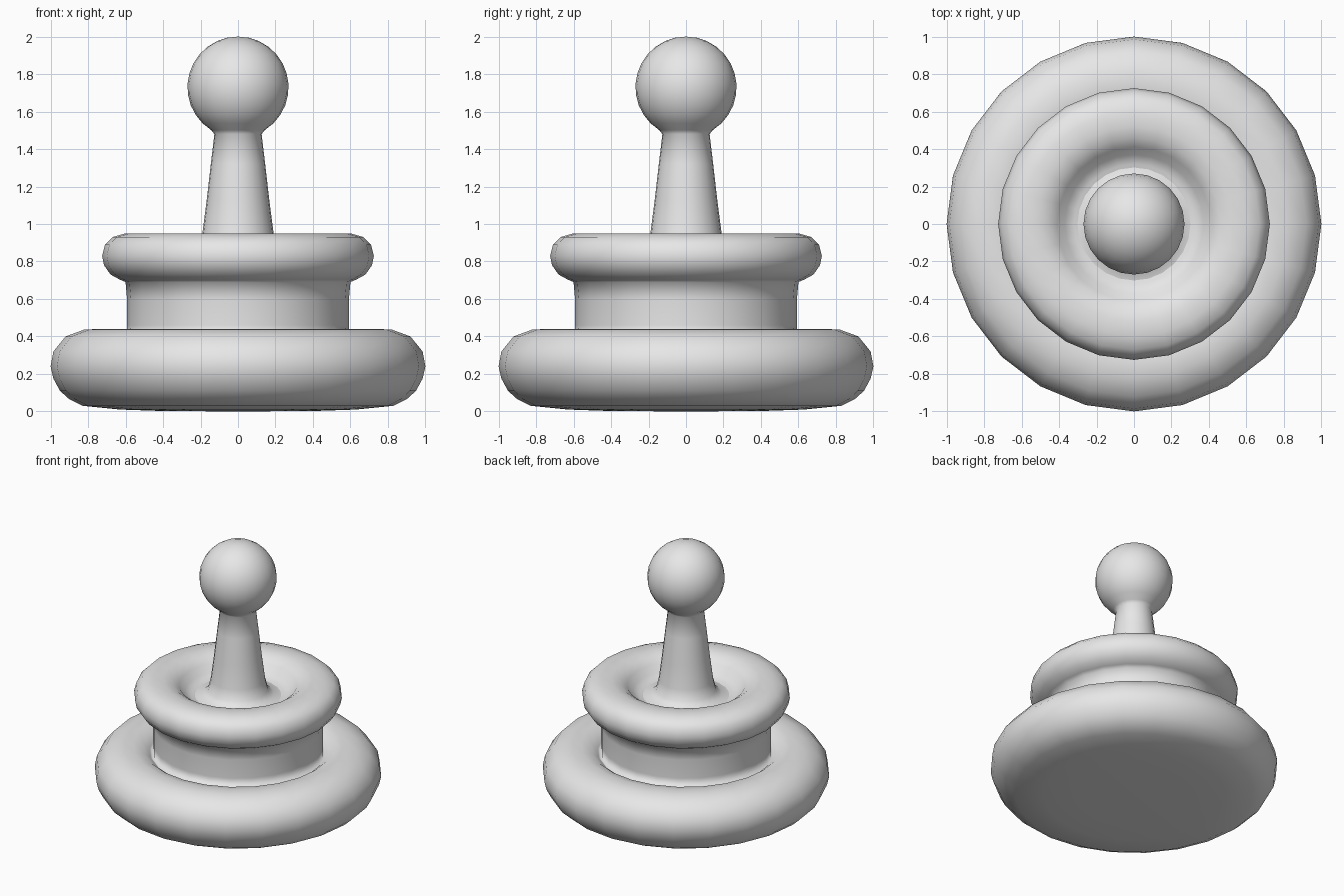
import bpy
import bmesh
import math

cube = bpy.data.objects.get("Cube")
if cube:
    bpy.data.objects.remove(cube, do_unlink=True)

SIDES = 24

grey = bpy.data.materials.new("light_grey")
grey.use_nodes = True
colour = (0.8, 0.8, 0.8, 1)
grey.diffuse_color = colour
grey.node_tree.nodes["Principled BSDF"].inputs["Base Color"].default_value = colour


def lathe(name, profile):
    """Turn a (radius, height) profile around z into a smooth object."""
    bm = bmesh.new()
    rings = []
    for r, z in profile:
        if r == 0:
            rings.append([bm.verts.new((0, 0, z))] * SIDES)
        else:
            angles = [2 * math.pi * i / SIDES for i in range(SIDES)]
            rings.append([bm.verts.new((r * math.cos(a), r * math.sin(a), z)) for a in angles])
    for low, high in zip(rings, rings[1:]):
        for i in range(SIDES):
            j = (i + 1) % SIDES
            corners = dict.fromkeys((low[i], low[j], high[j], high[i]))
            bm.faces.new(list(corners)).smooth = True
    mesh = bpy.data.meshes.new(name)
    bm.to_mesh(mesh)
    bm.free()
    mesh.materials.append(grey)
    obj = bpy.data.objects.new(name, mesh)
    bpy.context.collection.objects.link(obj)
    return obj


# Rounded foot, waist and rolled rim with a sunken top
foot = [(0, 0), (0.4, 0.002), (0.63, 0.01), (0.83, 0.03), (0.9, 0.065), (0.95, 0.11),
        (0.985, 0.175), (1, 0.24), (0.985, 0.32), (0.92, 0.4), (0.82, 0.437),
        (0.73, 0.44), (0.66, 0.425), (0.615, 0.39)]
waist = [(0.595, 0.37), (0.592, 0.46), (0.592, 0.6), (0.6, 0.69)]
rim = [(0.63, 0.703), (0.68, 0.73), (0.715, 0.78), (0.725, 0.83), (0.71, 0.89),
       (0.67, 0.93), (0.6, 0.95), (0.52, 0.95), (0.46, 0.935), (0.41, 0.9),
       (0.37, 0.85), (0.32, 0.825), (0, 0.82)]
lathe("body", foot + waist + rim)

# Flared stem topped with a ball
RADIUS, CENTRE = 0.27, 1.73
stem = [(0.31, 0.823), (0.25, 0.835), (0.21, 0.87), (0.19, 0.95), (0.168, 1.12),
        (0.145, 1.32), (0.126, 1.48)]
ball = []
for step in range(13):
    a = math.radians(-58 + 148 * step / 12)
    ball.append((RADIUS * math.cos(a) if step < 12 else 0, CENTRE + RADIUS * math.sin(a)))
lathe("handle", stem + ball)
